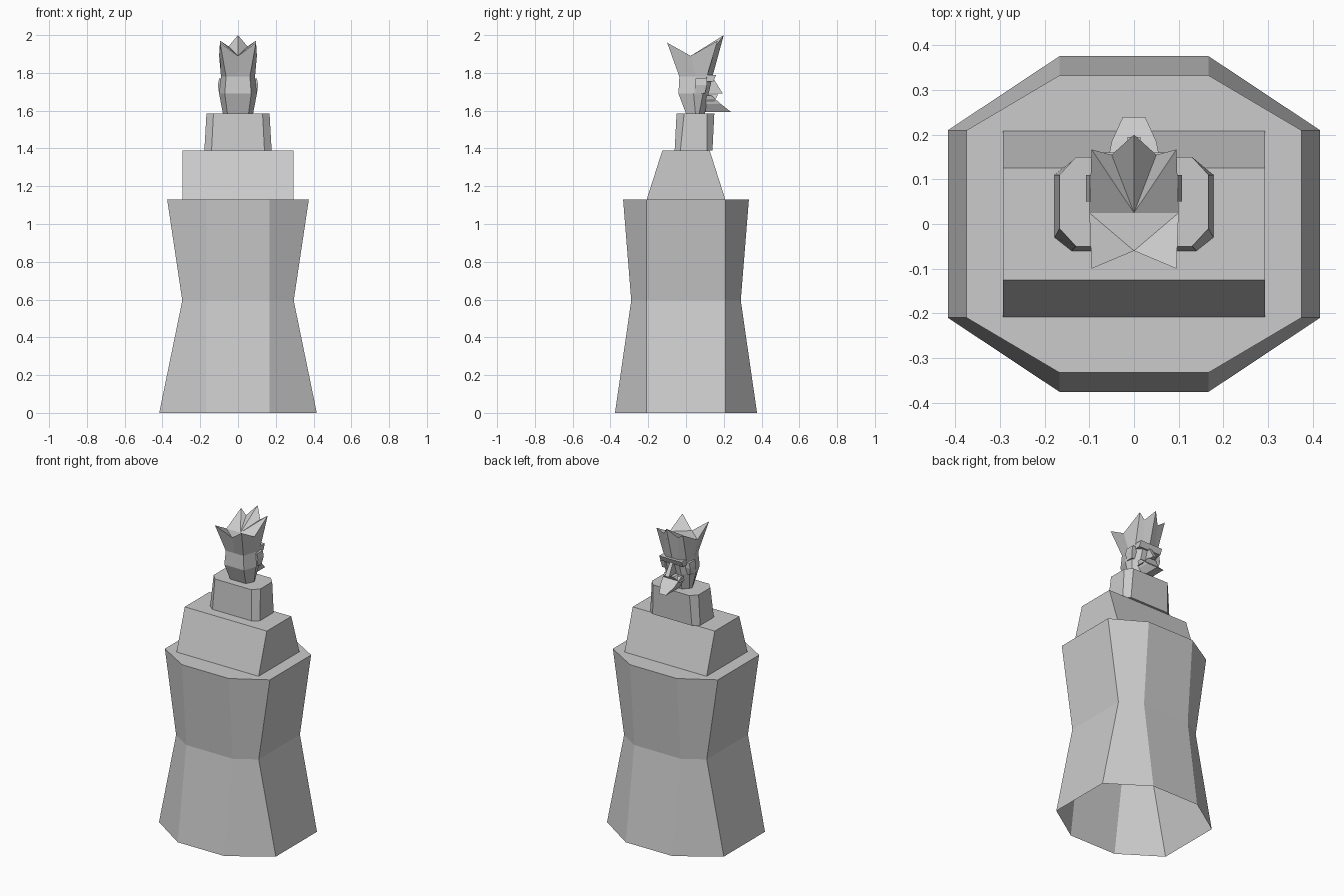
import bpy
import bmesh

cube = bpy.data.objects.get("Cube")
if cube:
    bpy.data.objects.remove(cube, do_unlink=True)

grey = (0.6, 0.6, 0.6, 1)
stone = bpy.data.materials.new("grey stone")
stone.use_nodes = True
stone.diffuse_color = grey
stone.node_tree.nodes["Principled BSDF"].inputs["Base Color"].default_value = grey


def mirrored(half):
    """Close a half outline, listed from -y to +y, across the x = 0 plane."""
    return half + [(-x, y, z) for x, y, z in reversed(half) if x > 0]


def octagon(z, width, depth, flat, side, y=0):
    """Eight-sided section with a flat end on each of its four sides."""
    return mirrored([(flat, y - depth, z), (width, y - side, z),
                     (width, y + side, z), (flat, y + depth, z)])


def rectangle(z, width, back, front, x=0):
    """Four-sided section running from the back edge to the front edge."""
    return [(x - width, back, z), (x + width, back, z),
            (x + width, front, z), (x - width, front, z)]


def head_section(z, back, width, front):
    """Ten-sided section with a flat back and a rounded front."""
    middle = (back + front) / 2
    return mirrored([(0, back, z), (width * 0.7, back, z), (width, middle, z),
                     (width * 0.9, front - 0.03, z), (width / 2, front, z),
                     (0, front, z)])


def make_object(name, bm):
    """Store the mesh as a flat-shaded stone object."""
    mesh = bpy.data.meshes.new(name)
    bm.to_mesh(mesh)
    bm.free()
    mesh.materials.append(stone)
    bpy.context.collection.objects.link(bpy.data.objects.new(name, mesh))


def skin(bm, sections):
    """Join stacked sections with side faces and return the vertex rows."""
    rows = [[bm.verts.new(point) for point in section] for section in sections]
    for low, high in zip(rows, rows[1:]):
        for i in range(len(low)):
            bm.faces.new((low[i - 1], low[i], high[i], high[i - 1]))
    return rows


def loft(name, *sections, open_base=False):
    """Build a solid from stacked sections."""
    bm = bmesh.new()
    rows = skin(bm, sections)
    bm.faces.new(rows[-1])
    if not open_base:
        bm.faces.new(reversed(rows[0]))
    make_object(name, bm)


def crowned_head(name, sections, hub_point):
    """Build the head and fold its top into a crown around a hub."""
    bm = bmesh.new()
    rows = skin(bm, sections)
    bm.faces.new(reversed(rows[0]))
    rim = rows[-1]
    hub = bm.verts.new(hub_point)
    left, right = 2, len(rim) - 2
    for i in range(left, right):
        bm.faces.new((rim[i], rim[i + 1], hub))
    bm.faces.new((rim[0], rim[1], rim[left]))
    bm.faces.new((rim[0], rim[right], rim[-1]))
    bm.faces.new((rim[0], rim[left], hub, rim[right]))
    make_object(name, bm)


# Waisted pedestal, open underneath
flat, side = 0.167, 0.21
loft("pedestal",
     octagon(0, 0.417, 0.376, flat, side),
     octagon(0.595, 0.295, 0.29, flat, side),
     octagon(1.13, 0.375, 0.333, flat, side),
     open_base=True)

# Sloped block and bust
loft("shoulder_block",
     rectangle(1.13, 0.293, -0.208, 0.208),
     rectangle(1.39, 0.293, -0.125, 0.125))
loft("bust",
     octagon(1.39, 0.178, 0.1, 0.14, 0.07, y=0.04),
     octagon(1.585, 0.167, 0.1, 0.13, 0.06, y=0.05))

# Head flaring into a crown with five points
rim_height = 1.89
crown_rim = mirrored([
    (0, -0.06, rim_height), (0.095, -0.1, 1.96), (0.1, 0.025, rim_height),
    (0.095, 0.167, 1.97), (0.05, 0.155, 1.94), (0, 0.2, 2)])
crowned_head("crowned_head", [
    head_section(1.585, back=0, width=0.08, front=0.1),
    head_section(1.69, back=-0.04, width=0.1, front=0.12),
    head_section(1.78, back=-0.035, width=0.09, front=0.14),
    crown_rim], hub_point=(0, 0.025, rim_height))

# Facial features on the rear-facing side
inner = 0.07
loft("beard",
     rectangle(1.592, 0.025, inner, 0.24),
     rectangle(1.635, 0.05, inner, 0.185),
     rectangle(1.68, 0.06, inner, 0.135))
loft("moustache",
     rectangle(1.65, 0.06, inner, 0.15),
     rectangle(1.685, 0.03, inner, 0.17))
loft("nose",
     rectangle(1.69, 0.015, inner, 0.195),
     rectangle(1.77, 0.01, inner, 0.145))
loft("brow",
     rectangle(1.755, 0.08, inner, 0.145),
     rectangle(1.79, 0.08, inner, 0.16))

# Ears
for name, sign in (("left_ear", 1), ("right_ear", -1)):
    centre = sign * 0.09
    loft(name,
         rectangle(1.69, 0.01, 0.05, 0.1, x=centre),
         rectangle(1.735, 0.017, 0.05, 0.11, x=centre),
         rectangle(1.77, 0.01, 0.05, 0.11, x=centre))
